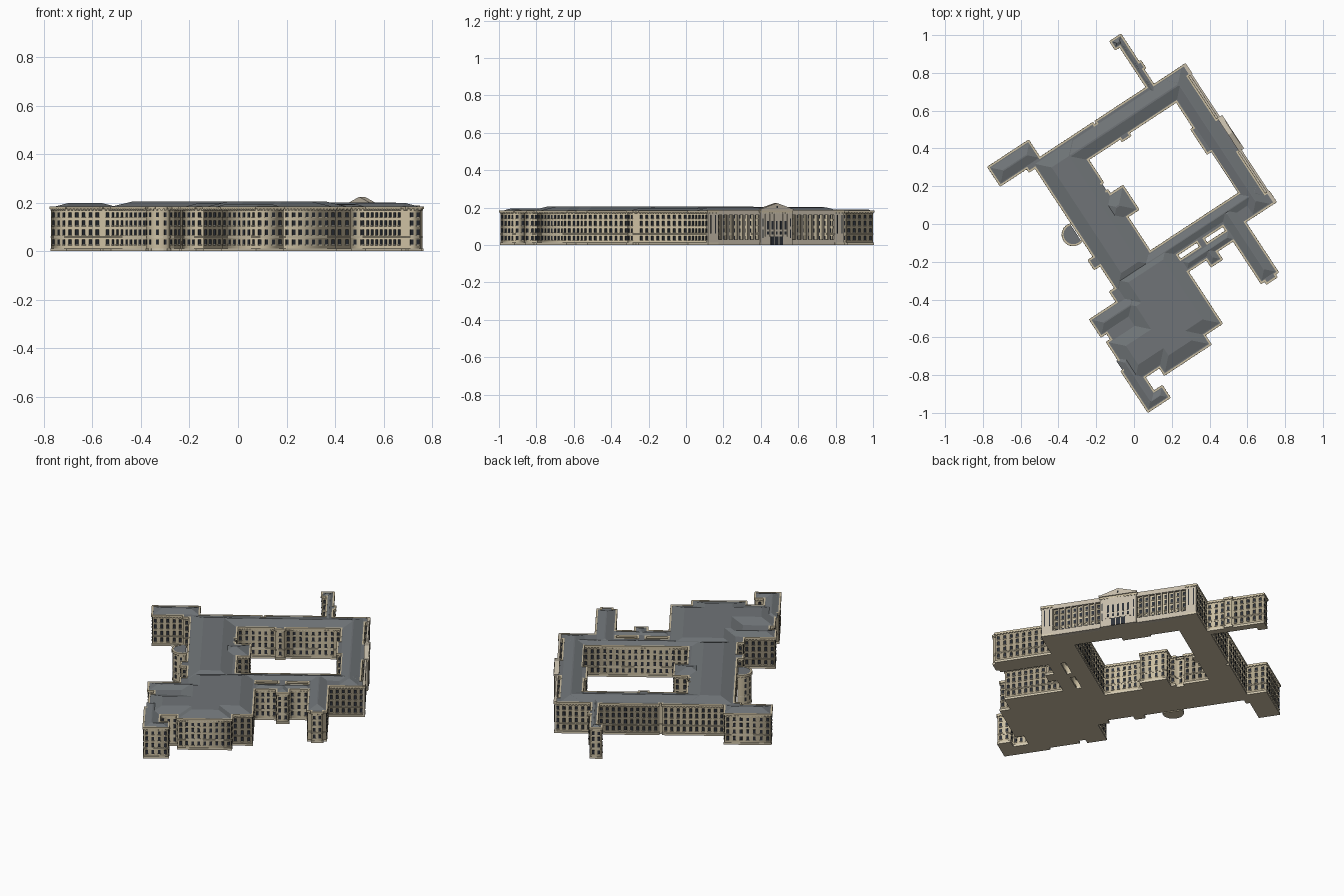
import bpy, bmesh, math
from mathutils import Matrix, Vector

if "Cube" in bpy.data.objects:
    bpy.data.objects.remove(bpy.data.objects["Cube"])

TURN = Matrix.Rotation(math.radians(33.3), 4, 'Z')   # the plan is drawn square, then turned
TOP = 0.178


def material(name, rgb):
    m = bpy.data.materials.new(name)
    m.diffuse_color = (*rgb, 1)
    m.use_nodes = True
    m.node_tree.nodes["Principled BSDF"].inputs["Base Color"].default_value = m.diffuse_color
    return m


STONE = material("stone", (0.60, 0.52, 0.36))
TRIM = material("trim", (0.66, 0.59, 0.44))
FRONT = material("front_stone", (0.56, 0.50, 0.40))
SLATE = material("slate", (0.16, 0.175, 0.185))
GLASS = material("glass", (0.025, 0.03, 0.04))


def place(name, mesh, mat):
    mesh.materials.clear()
    mesh.materials.append(mat)
    mesh.transform(TURN)
    ob = bpy.data.objects.new(name, mesh)
    bpy.context.collection.objects.link(ob)


def finish(name, bm, mat):
    bmesh.ops.recalc_face_normals(bm, faces=bm.faces)
    mesh = bpy.data.meshes.new(name)
    bm.to_mesh(mesh)
    bm.free()
    place(name, mesh, mat)


def box(bm, c, size, ang=0.0):
    m = Matrix.Translation(c) @ Matrix.Rotation(ang, 4, 'Z') @ Matrix.Diagonal((*size, 1))
    bmesh.ops.create_cube(bm, size=1, matrix=m)


def steps(pairs):
    """Right-angled loop: go sideways to a, then along to b."""
    pts, b0 = [], pairs[-1][1]
    for a, b in pairs:
        pts += [(a, b0), (a, b)]
        b0 = b
    return pts


# Floor plan: outer wall, courtyard and two light wells
OUTER = steps([(.69, .50), (.665, .22), (.695, .02), (.665, -.25), (.69, -.312),
               (.495, -.63), (.475, -.648), (.415, -.63), (.393, -.36), (.285, -.41),
               (.22, -.365), (.098, -.694), (-.012, -.754), (-.302, -.707), (-.40, -.80),
               (-.348, -.87), (-.482, -.617), (-.462, -.446), (-.435, -.401),
               (-.471, -.297), (-.302, -.232), (-.268, -.083), (-.305, -.03),
               (-.272, .538), (-.31, .56), (-.478, .674), (-.226, .565), (.11, .55),
               (.13, .565), (.455, .828), (.427, .875), (.49, .70), (.502, .66), (.49, .556)])
YARD = steps([(.545, .25), (.53, .10), (.56, -.17), (-.01, .053), (.06, .199),
              (-.02, .225), (-.04, .275), (-.018, .42), (.19, .403), (.24, .42)])
WELLS = [steps([(.228, -.295), (.10, -.26)]), steps([(.39, -.30), (.265, -.265)])]
BAY = [(-.30 + .055 * math.cos(t), .13 + .055 * math.sin(t))
       for t in (math.pi * (1.6 - 1.2 * i / 12) for i in range(13))]


def slab(name, loops, z0, z1, mat):
    cu = bpy.data.curves.new(name, 'CURVE')
    cu.dimensions, cu.fill_mode, cu.extrude = '2D', 'BOTH', (z1 - z0) / 2
    for pts in loops:
        s = cu.splines.new('POLY')
        s.points.add(len(pts) - 1)
        for p, (a, b) in zip(s.points, pts):
            p.co = (a, b, 0, 1)
        s.use_cyclic_u = True
    tmp = bpy.data.objects.new(name + "_outline", cu)
    bpy.context.collection.objects.link(tmp)
    dg = bpy.context.evaluated_depsgraph_get()
    mesh = bpy.data.meshes.new_from_object(tmp.evaluated_get(dg))
    bpy.data.objects.remove(tmp)
    mesh.transform(Matrix.Translation((0, 0, (z0 + z1) / 2)))
    place(name, mesh, mat)


slab("walls", [OUTER, YARD] + WELLS, 0, TOP, STONE)
slab("roof_deck", [OUTER, YARD] + WELLS, TOP, TOP + .005, SLATE)
slab("round_bay", [BAY], 0, TOP, STONE)
slab("round_bay_roof", [BAY], TOP, TOP + .005, SLATE)

# Windows, sills, cornice and dentils along every wall
panes, sills, cornice, dentils, bands = (bmesh.new() for _ in range(5))
ROWS = [(.038, .022), (.078, .022), (.116, .022), (.150, .018)]


def dress(pts, out, closed=True, windows=True):
    for i in range(len(pts) if closed else len(pts) - 1):
        p, q = Vector(pts[i]), Vector(pts[(i + 1) % len(pts)])
        d = q - p
        L = d.length
        t = d / L
        n = Vector((-t.y, t.x)) * out
        ang = math.atan2(t.y, t.x)
        mid = (p + q) / 2
        at = lambda s, o, z: (*(p + t * s + n * o), z)
        box(cornice, (*(mid + n * .001), .179), (L + .008, .010, .012), ang)
        box(bands, (*mid, .058), (L + .003, .004, .004), ang)
        box(bands, (*mid, .006), (L + .004, .006, .012), ang)
        k = max(1, int(L / .016))
        for j in range(k):
            box(dentils, at((j + .5) * L / k, .004, .171), (.007, .006, .005), ang)
        front = p.x > .68 and q.x > .68 and p.y > q.y and out > 0
        if not windows or front or L < .024:
            continue
        k = max(1, round((L - .006) / .033)) if L > .026 else 1
        for j in range(k):
            s = (j + .5) * L / k
            for z, h in ROWS:
                box(panes, at(s, .0005, z), (.0135, .004, h), ang)
                box(sills, at(s, .001, z - h / 2 - .0015), (.017, .007, .003), ang)


dress(OUTER, 1)
dress(YARD, -1)
for w in WELLS:
    dress(w, -1, windows=False)
dress(BAY, 1, closed=False)
for i in range(1, 11, 2):                      # narrow panes on the round bay
    p, q = Vector(BAY[i]), Vector(BAY[i + 1])
    for z, h in ROWS:
        box(panes, (*((p + q) / 2), z), (.010, .004, h), math.atan2(q.y - p.y, q.x - p.x))

# Grand front: pilasters, free-standing entablature, centre block with gable
front = bmesh.new()
for b0, b1 in ((.22, .50), (-.25, .02)):
    for i in range(9):
        b = b0 + (b1 - b0) * i / 8
        box(front, (.684, b, .088), (.010, .009, .165))
    box(front, (.686, (b0 + b1) / 2, .174), (.012, b1 - b0, .026))
    box(front, (.678, (b0 + b1) / 2, .015), (.026, b1 - b0, .030))
for b, w in ((.528, .058), (-.281, .064)):
    box(front, (.685, b, .094), (.014, w, .188))
    for s in (-.014, .014):
        box(panes, (.692, b + s, .110), (.003, .004, .10))
box(front, (.691, .12, .095), (.018, .204, .19))
for i in range(6):
    box(front, (.701, .05 + .028 * i, .105), (.006, .007, .12))
box(front, (.700, .12, .188), (.014, .212, .010))
for i in range(5):
    b = .064 + .028 * i
    box(panes, (.7005, b, .105), (.003, .011, .045))
    box(panes, (.7005, b, .065), (.003, .011, .016))
for i in (-1, 0, 1):
    box(panes, (.7005, .12 + .028 * i, .022), (.005, .022, .044))
for s in (-1, 1):
    for z in (.06, .12):
        box(panes, (.7005, .12 + s * .088, z), (.003, .005, .045))
tri = [front.verts.new((.676, b, z)) for b, z in ((.016, .192), (.224, .192), (.12, .224))]
face = front.faces.new(tri)
ext = bmesh.ops.extrude_face_region(front, geom=[face])
bmesh.ops.translate(front, vec=(.028, 0, 0),
                    verts=[v for v in ext["geom"] if isinstance(v, bmesh.types.BMVert)])
front.faces.new(tri) if not face.is_valid else None
box(panes, (.7045, .12, .203), (.002, .010, .010))

finish("grand_front", front, FRONT)
finish("windows", panes, GLASS)
finish("window_sills", sills, TRIM)
finish("cornice", cornice, STONE)
finish("dentils", dentils, TRIM)
finish("string_courses", bands, TRIM)

# Shallow hipped roofs, one per wing
roof = bmesh.new()
for a0, a1, b0, b1 in [(.547, .664, -.31, .554), (-.22, .66, .42, .554), (-.477, -.22, .562, .672),
                       (-.27, -.02, -.25, .56), (-.1, .664, -.255, -.172), (.394, .494, -.628, -.18),
                       (.1, .4, -.36, -.302), (.222, .283, -.408, -.31), (-.265, .096, -.692, -.172),
                       (-.30, -.014, -.752, -.30), (-.47, -.2, -.40, -.298), (-.46, -.1, -.705, -.446),
                       (-.48, -.402, -.868, -.55), (-.48, -.35, -.868, -.802), (-.1, .058, .054, .198),
                       (.456, .489, .5, .873), (.428, .489, .83, .873)]:
    d = min(min(a1 - a0, b1 - b0) * .47, .07)
    rings = []
    for k, z in ((.004, TOP + .004), (d, TOP + .006 + d * .29)):
        rings.append([roof.verts.new((a, b, z)) for a, b in
                      ((a0 + k, b0 + k), (a1 - k, b0 + k), (a1 - k, b1 - k), (a0 + k, b1 - k))])
    lo, hi = rings
    roof.faces.new(hi)
    roof.faces.new(lo[::-1])
    for i in range(4):
        j = (i + 1) % 4
        roof.faces.new((lo[i], lo[j], hi[j], hi[i]))
finish("hipped_roofs", roof, SLATE)
